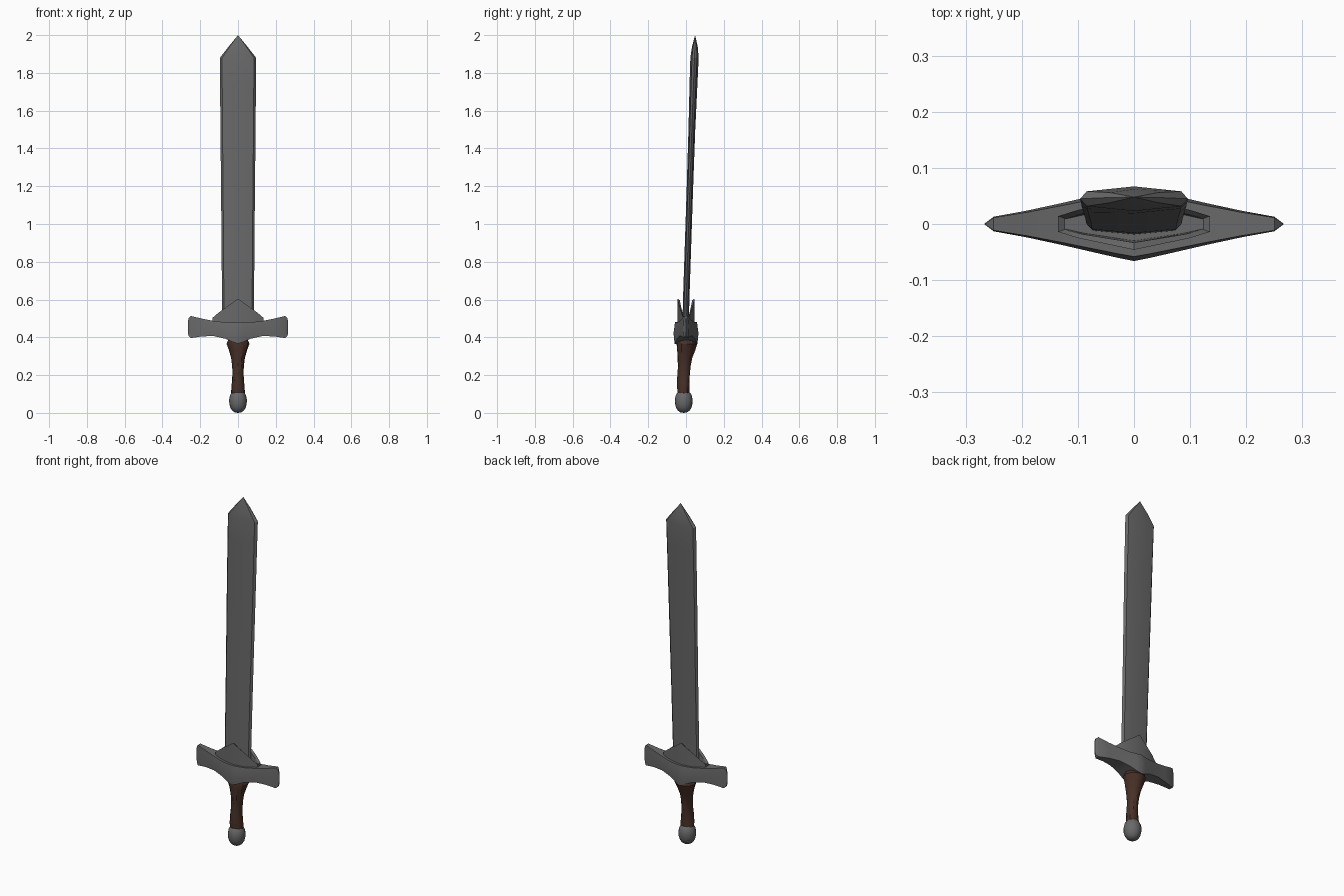
import bpy, bmesh, math

if "Cube" in bpy.data.objects:
    bpy.data.objects.remove(bpy.data.objects["Cube"])


def material(name, rgb):
    m = bpy.data.materials.new(name)
    m.diffuse_color = (*rgb, 1)
    m.use_nodes = True
    m.node_tree.nodes["Principled BSDF"].inputs["Base Color"].default_value = m.diffuse_color
    return m


STEEL = material("dark steel", (0.14, 0.14, 0.143))
LEATHER = material("brown leather", (0.065, 0.030, 0.020))


def loft(name, rings, mat, angle=30):
    """Skin a list of equal-length closed rings and cap both ends."""
    bm = bmesh.new()
    vs = [[bm.verts.new(p) for p in r] for r in rings]
    n = len(rings[0])
    for a, b in zip(vs, vs[1:]):
        for i in range(n):
            j = (i + 1) % n
            bm.faces.new((a[i], a[j], b[j], b[i]))
    bm.faces.new(vs[0][::-1])
    bm.faces.new(vs[-1])
    bmesh.ops.remove_doubles(bm, verts=bm.verts, dist=0.0001)
    bmesh.ops.recalc_face_normals(bm, faces=bm.faces)
    me = bpy.data.meshes.new(name)
    bm.to_mesh(me)
    bm.free()
    me.materials.append(mat)
    ob = bpy.data.objects.new(name, me)
    bpy.context.collection.objects.link(ob)
    bpy.ops.object.select_all(action='DESELECT')
    ob.select_set(True)
    bpy.context.view_layer.objects.active = ob
    bpy.ops.object.shade_smooth_by_angle(angle=math.radians(angle))
    return ob


# blade: lens section, leaning slightly backwards (z, half width, centre y, half thickness)
lens = [(1, 0), (0.88, 0.6), (0, 1), (-0.88, 0.6),
        (-1, 0), (-0.88, -0.6), (0, -1), (0.88, -0.6)]
blade = [(0.47, 0.083, -0.002, 0.017), (0.60, 0.085, 0.001, 0.017),
         (0.90, 0.087, 0.011, 0.017), (1.20, 0.090, 0.021, 0.017),
         (1.50, 0.093, 0.031, 0.018), (1.75, 0.095, 0.040, 0.021),
         (1.88, 0.096, 0.045, 0.022), (1.94, 0.049, 0.047, 0.015),
         (2.0, 0.0, 0.048, 0.0)]
loft("blade", [[(w * x, c + t * y, z) for x, y in lens]
               for z, w, c, t in blade], STEEL)

# crossguard: right half profile, mirrored (x, half depth, top z, bottom z)
half = [(0.0, 0.066, 0.480, 0.366), (0.03, 0.060, 0.479, 0.376),
        (0.065, 0.052, 0.479, 0.392), (0.13, 0.037, 0.487, 0.407),
        (0.19, 0.024, 0.499, 0.405), (0.25, 0.013, 0.513, 0.396),
        (0.262, 0.004, 0.500, 0.407), (0.266, 0.001, 0.475, 0.432)]
guard = [(-x, d, t, b) for x, d, t, b in half[:0:-1]] + half


def guard_ring(x, d, t, b):
    m = (t + b) / 2
    return [(x, -0.88 * d, t), (x, -d, m), (x, -0.92 * d, b),
            (x, 0.92 * d, b), (x, d, m), (x, 0.88 * d, t)]


loft("crossguard", [guard_ring(*s) for s in guard], STEEL)

# collar: pointed front and back flaps around the blade root, hollow on top
quarter = [(0.135, 0.014, 0.503), (0.10, 0.025, 0.533), (0.0, 0.046, 0.605)]
outline = (quarter + [(-x, y, z) for x, y, z in quarter[1::-1]]
           + [(-x, -y, z) for x, y, z in quarter]
           + [(x, -y, z) for x, y, z in quarter[1::-1]])
loft("collar", [
    [(x, y, 0.44) for x, y, z in outline],
    [(x, y, z) for x, y, z in outline],
    [(0.92 * x, 0.72 * y, z - 0.008) for x, y, z in outline],
    [(0.90 * x, 0.65 * y, 0.495) for x, y, z in outline]], STEEL, 25)

# grip: twisted handle flaring into the guard (z, half x, half y, centre y, twist)
grip = [(0.09, 0.035, 0.033, -0.012, 0), (0.13, 0.034, 0.034, -0.014, 25),
        (0.17, 0.032, 0.033, -0.015, 50), (0.21, 0.031, 0.031, -0.012, 75),
        (0.25, 0.033, 0.032, -0.009, 100), (0.29, 0.037, 0.038, -0.006, 125),
        (0.33, 0.046, 0.049, 0.001, 150), (0.365, 0.057, 0.058, 0.005, 175),
        (0.385, 0.050, 0.052, 0.003, 180)]


def grip_ring(z, rx, ry, c, twist):
    ring = []
    for i in range(12):
        a = math.tau * i / 12
        k = 1 + 0.06 * math.cos(2 * (a - math.radians(twist)))
        ring.append((k * rx * math.cos(a), c + k * ry * math.sin(a), z))
    return ring


loft("grip", [grip_ring(*s) for s in grip], LEATHER)

# pommel: egg with a flat top (z, radius)
egg = [(0, 0.0), (0.003, 0.018), (0.012, 0.031), (0.028, 0.041), (0.048, 0.046),
       (0.07, 0.047), (0.09, 0.043), (0.104, 0.036), (0.111, 0.030)]
loft("pommel", [[(r * math.cos(math.tau * i / 16),
                  -0.012 + r * math.sin(math.tau * i / 16), z)
                 for i in range(16)] for z, r in egg], STEEL, 40)
